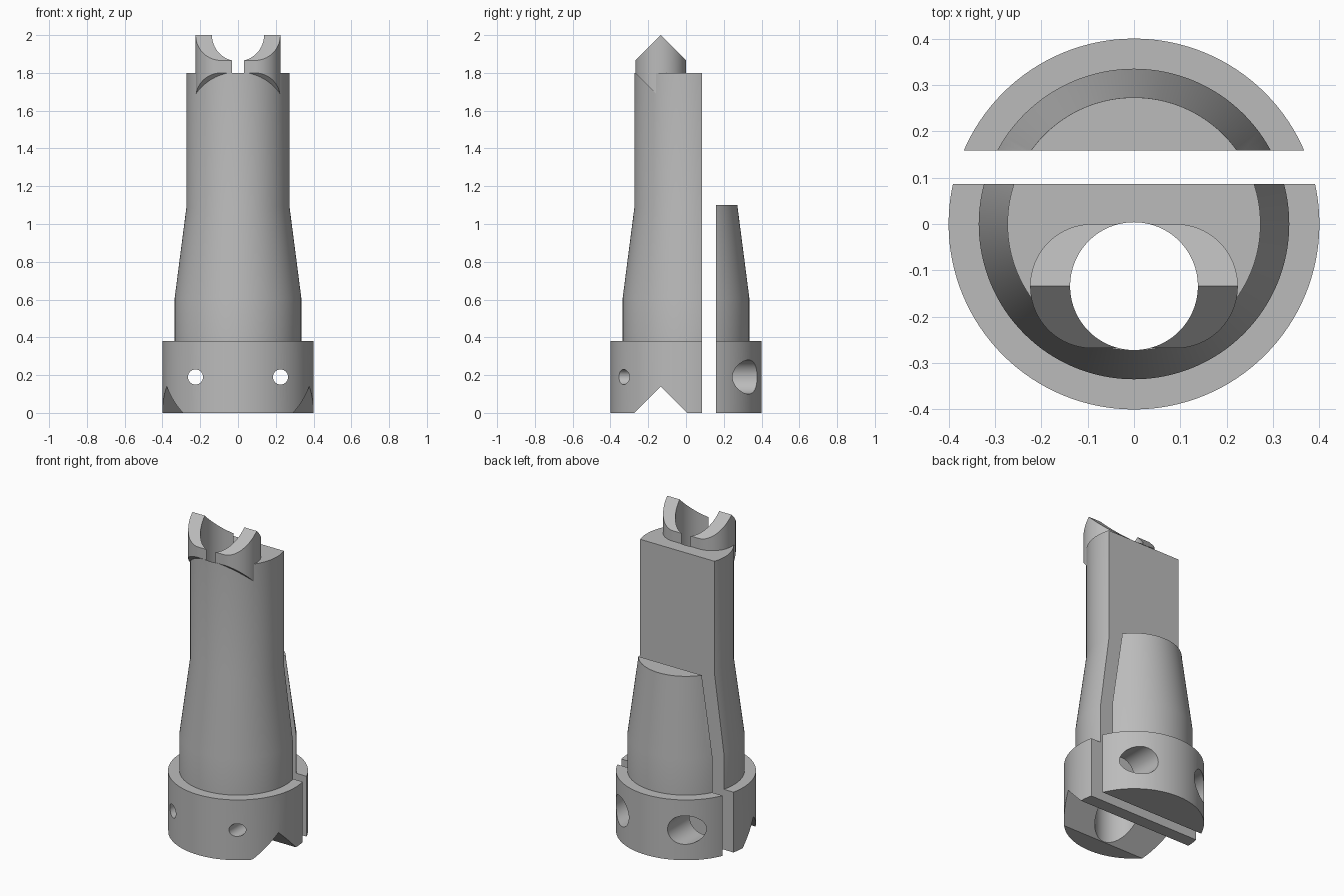
import bpy, bmesh, math
from mathutils import Matrix, Vector

old = bpy.data.objects.get("Cube")
if old:
    bpy.data.objects.remove(old, do_unlink=True)

SEG = 128
BORE_Y = -0.134          # axis of the vertical bore
FRONT_CUT, BACK_CUT = 0.086, 0.159   # the gap between both halves

metal = bpy.data.materials.new("plain_grey")
metal.use_nodes = True
grey = (0.5, 0.5, 0.5, 1)
metal.diffuse_color = grey
metal.node_tree.nodes["Principled BSDF"].inputs["Base Color"].default_value = grey


def finish(name, bm):
    bmesh.ops.recalc_face_normals(bm, faces=bm.faces)
    mesh = bpy.data.meshes.new(name)
    bm.to_mesh(mesh)
    bm.free()
    mesh.materials.append(metal)
    obj = bpy.data.objects.new(name, mesh)
    bpy.context.collection.objects.link(obj)
    return obj


def prism(name, points, direction):
    """Extrude a closed 3D outline along a direction."""
    bm = bmesh.new()
    face = bm.faces.new([bm.verts.new(p) for p in points])
    new = bmesh.ops.extrude_face_region(bm, geom=[face])["geom"]
    verts = [v for v in new if isinstance(v, bmesh.types.BMVert)]
    bmesh.ops.translate(bm, verts=verts, vec=Vector(direction))
    return finish(name, bm)


def side_prism(name, yz):
    """Extrude a side-on outline across the full width."""
    return prism(name, [(-0.6, y, z) for y, z in yz], (1.2, 0, 0))


def slab(name, y0, y1, z1):
    return side_prism(name, [(y0, -0.1), (y1, -0.1), (y1, z1), (y0, z1)])


def rod(name, radius, centre, length, along_y=False):
    bm = bmesh.new()
    turn = Matrix.Rotation(math.pi / 2, 4, 'X') if along_y else Matrix()
    bmesh.ops.create_cone(bm, cap_ends=True, segments=SEG, radius1=radius,
                          radius2=radius, depth=length,
                          matrix=Matrix.Translation(centre) @ turn)
    return finish(name, bm)


def turned(name, profile):
    """Stack rings of (radius, height) into a closed turned solid."""
    bm = bmesh.new()
    rings = []
    for r, z in profile:
        rings.append([bm.verts.new((r * math.cos(a), r * math.sin(a), z))
                      for a in (2 * math.pi * i / SEG for i in range(SEG))])
    for low, high in zip(rings, rings[1:]):
        for i in range(SEG):
            j = (i + 1) % SEG
            bm.faces.new((low[i], low[j], high[j], high[i]))
    bm.faces.new(rings[0])
    bm.faces.new(rings[-1])
    return finish(name, bm)


def combine(obj, tool, operation='DIFFERENCE'):
    mod = obj.modifiers.new("cut", 'BOOLEAN')
    mod.solver = 'EXACT'
    mod.operation = operation
    mod.object = tool
    bpy.context.view_layer.objects.active = obj
    bpy.ops.object.modifier_apply(modifier=mod.name)
    bpy.data.objects.remove(tool, do_unlink=True)


# Collar, lower sleeve, taper and neck
profile = [(0.4, 0), (0.4, 0.38), (0.335, 0.38), (0.335, 0.61),
           (0.273, 1.09), (0.273, 1.8)]
front = turned("front_body", profile)
back = turned("back_clamp", profile)
combine(front, slab("front_keep", -0.6, FRONT_CUT, 2.1), 'INTERSECT')
combine(back, slab("back_keep", BACK_CUT, 0.6, 1.1), 'INTERSECT')

# Oblong crown with a gabled top and a sloped underside
outline = []
for side in (1, -1):
    for i in range(49):
        a = side * -math.pi / 2 + math.pi * i / 48
        if side < 0:
            a = math.pi / 2 + math.pi * i / 48
        outline.append((side * 0.09 + 0.134 * math.cos(a),
                        BORE_Y + 0.134 * math.sin(a), 1.4))
crown = prism("crown", outline, (0, 0, 0.7))
gable = [(-0.301, 1.833), (BORE_Y, 2), (0.066, 1.8), (0.066, 1.466)]
combine(crown, side_prism("gable_keep", gable), 'INTERSECT')
combine(front, crown, 'UNION')

# Vertical bore and the V notch underneath
combine(front, rod("bore", 0.1378, (0, BORE_Y, 1), 2.4))
notch = [(BORE_Y - 0.2, -0.06), (BORE_Y, 0.14), (BORE_Y + 0.2, -0.06)]
combine(front, side_prism("notch", notch))

# Screw holes: narrow in the front half, wide in the back half
for x in (-0.225, 0.225):
    combine(front, rod("screw_hole", 0.04, (x, -0.1, 0.19), 0.8, True))
    combine(back, rod("head_hole", 0.09, (x, 0.3, 0.19), 0.6, True))

for obj in (front, back):
    bpy.ops.object.select_all(action='DESELECT')
    obj.select_set(True)
    bpy.context.view_layer.objects.active = obj
    bpy.ops.object.shade_smooth_by_angle(angle=math.radians(25))
